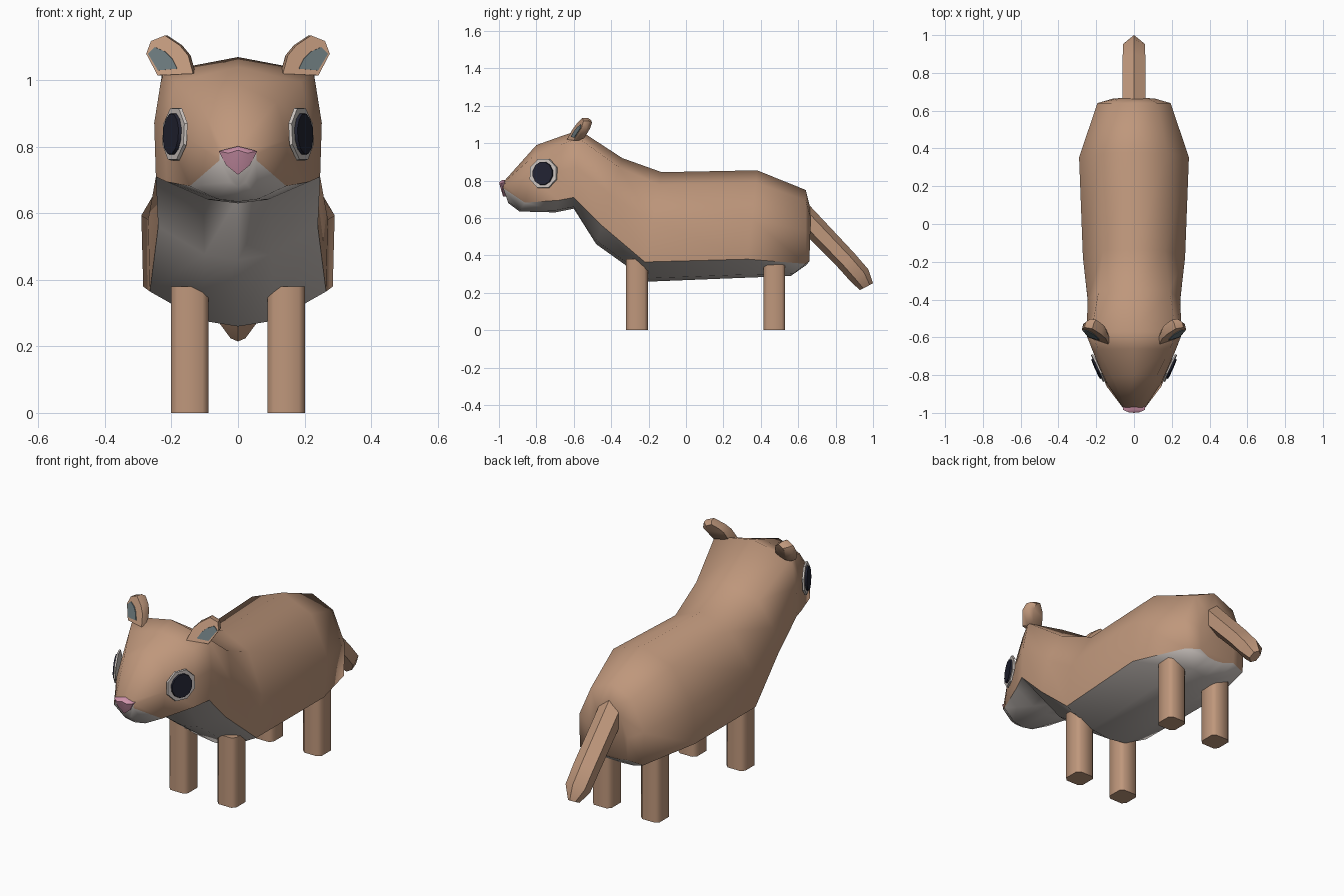
import bpy, bmesh, math
from mathutils import Vector

cube = bpy.data.objects.get("Cube")
if cube:
    bpy.data.objects.remove(cube)


def material(name, rgb):
    m = bpy.data.materials.new(name)
    m.use_nodes = True
    m.diffuse_color = (*rgb, 1)
    m.node_tree.nodes["Principled BSDF"].inputs["Base Color"].default_value = (*rgb, 1)
    return m


BROWN = material("brown fur", (0.52, 0.31, 0.20))
CREAM = material("pale belly fur", (0.60, 0.55, 0.52))
DARK = material("dark pupil", (0.016, 0.017, 0.032))
PINK = material("pink nose", (0.62, 0.29, 0.40))
GREY = material("grey inner ear", (0.14, 0.18, 0.19))


def finish(name, bm, mats, angle=50):
    bmesh.ops.recalc_face_normals(bm, faces=bm.faces)
    me = bpy.data.meshes.new(name)
    bm.to_mesh(me)
    bm.free()
    ob = bpy.data.objects.new(name, me)
    bpy.context.collection.objects.link(ob)
    for m in mats:
        me.materials.append(m)
    bpy.ops.object.select_all(action='DESELECT')
    ob.select_set(True)
    bpy.context.view_layer.objects.active = ob
    bpy.ops.object.shade_smooth_by_angle(angle=math.radians(angle))
    return ob


def loft(bm, rings, rule=lambda i: 0, caps=(0, 0)):
    """Skin a list of closed rings; rule(i) gives the material of strip i."""
    vs = [[bm.verts.new(p) for p in r] for r in rings]
    n = len(vs[0])
    for a, b in zip(vs, vs[1:]):
        for i in range(n):
            j = (i + 1) % n
            bm.faces.new((a[i], a[j], b[j], b[i])).material_index = rule(i)
    bm.faces.new(vs[0]).material_index = caps[0]
    bm.faces.new(vs[-1]).material_index = caps[1]


def prism(name, front, back, mat, angle=50):
    bm = bmesh.new()
    loft(bm, [front, back])
    return finish(name, bm, [mat], angle)


# Body and head: top (y, z), colour line (y, z, half width), bottom (y, z),
# shoulder width factor and shoulder height factor
SECTIONS = [
    (-.970, .80, -.978, .76, .055, -.95, .68, .80, .80),
    (-.80, .99, -.86, .682, .145, -.89, .635, .80, .82),
    (-.66, 1.04, -.68, .695, .215, -.70, .63, .88, .87),
    (-.57, 1.07, -.60, .71, .247, -.60, .65, .92, .88),
    (-.34, .92, -.45, .56, .240, -.48, .46, .78, .86),
    (-.13, .845, -.22, .365, .265, -.20, .26, .62, .86),
    (.38, .855, .33, .38, .285, .30, .28, .62, .86),
    (.64, .75, .64, .355, .190, .56, .29, .65, .86),
    (.668, .64, .66, .37, .110, .645, .35, .65, .85),
]


def section(yt, zt, yc, zc, w, yb, zb, k, f):
    top, line, bottom = Vector((0, yt, zt)), Vector((0, yc, zc)), Vector((0, yb, zb))

    def at(x, p):
        return Vector((x, p.y, p.z))
    half = [at(k * w, line.lerp(top, f)), at(1.02 * w, line.lerp(top, .45)),
            at(w, line), at(.42 * w, bottom.lerp(line, .17))]
    other = [Vector((-p.x, p.y, p.z)) for p in reversed(half)]
    return [top] + half + [bottom] + other


bm = bmesh.new()
loft(bm, [section(*s) for s in SECTIONS], lambda i: int(3 <= i <= 6), (1, 0))
finish("body", bm, [BROWN, CREAM], 60)

# Legs
for part, y in (("front", -.262), ("back", .473)):
    for side, s in (("left", 1), ("right", -1)):
        bm = bmesh.new()
        bmesh.ops.create_cube(bm, size=1)
        for v in bm.verts:
            v.co = (v.co.x * .112 + s * .145, v.co.y * .115 + y, (v.co.z + .5) * .38)
        upright = [e for e in bm.edges
                   if abs(e.verts[0].co.z - e.verts[1].co.z) > .1]
        bmesh.ops.bevel(bm, geom=upright, offset=.018, segments=1, affect='EDGES')
        finish(f"{part}_{side}_leg", bm, [BROWN])

# Tail: six-sided tube, centre (y, z), thickness direction (y, z), half width
TAIL = [(.62, .62, .042, .046, .060), (.86, .37, .042, .040, .060),
        (.93, .29, .045, .035, .058), (.965, .233, .035, .018, .022)]
bm = bmesh.new()
rings = []
for y, z, dy, dz, w in TAIL:
    ring = []
    for i in range(6):
        a = i * math.tau / 6
        ring.append((w * math.sin(a) / .866, y + dy * math.cos(a), z + dz * math.cos(a)))
    rings.append(ring)
loft(bm, rings)
finish("tail", bm, [BROWN])

# Nose: front outline tapering to a small tip
NOSE = [(-.058, .787), (0, .802), (.058, .787), (.036, .745), (0, .716), (-.036, .745)]
bm = bmesh.new()
loft(bm, [[(x, -.94, z) for x, z in NOSE],
          [(x, -.978 - (z - .716) * .08, z) for x, z in NOSE],
          [(x * .5, -.985 - (z - .716) * .17, .772 + (z - .772) * .6) for x, z in NOSE]])
finish("nose", bm, [PINK])

EAR = [(.135, 1.02), (.15, 1.075), (.175, 1.105), (.22, 1.135), (.262, 1.118),
       (.276, 1.08), (.242, 1.015)]
INNER = [(.182, 1.035), (.198, 1.066), (.218, 1.086), (.250, 1.100),
         (.270, 1.080), (.240, 1.03)]


def ear_point(s, x, z, depth):
    y = -.63 + (x - .14) * .35 + (z - 1.03) * .45
    return (s * (x - depth * .25), y + depth, z)


for side, s in (("left", 1), ("right", -1)):
    # Ears with a thin inner plate
    mid = (.205, 1.075)
    bm = bmesh.new()
    loft(bm, [[ear_point(s, x, z, 0) for x, z in EAR],
              [ear_point(s, x, z, .03) for x, z in EAR],
              [ear_point(s, mid[0] + (x - mid[0]) * .7, mid[1] + (z - mid[1]) * .8, .055)
               for x, z in EAR]])
    finish(f"{side}_ear", bm, [BROWN])
    prism(f"{side}_inner_ear", [ear_point(s, x, z, -.004) for x, z in INNER],
          [ear_point(s, x, z, .004) for x, z in INNER], GREY)

    # Eyes: eight-sided pale plate with a dark plate in front
    n = Vector((s * .91, -.41, .05)).normalized()
    u = Vector((s * .41, .91, 0)).normalized()
    v = n.cross(u).normalized()
    centre = Vector((s * .184, -.76, .838))
    for name, mat, ru, rv, lo, hi, count in (
            ("eye_white", CREAM, .086, .085, .002, .0115, 8),
            ("pupil", DARK, .060, .064, .0115, .0205, 12)):
        def disc(d, k):
            turn = math.pi / count
            return [centre + n * d + u * (k * ru * math.cos(turn + i * math.tau / count))
                    + v * (k * rv * math.sin(turn + i * math.tau / count))
                    for i in range(count)]
        prism(f"{side}_{name}", disc(lo, 1), disc(hi, .97), mat, 30)
